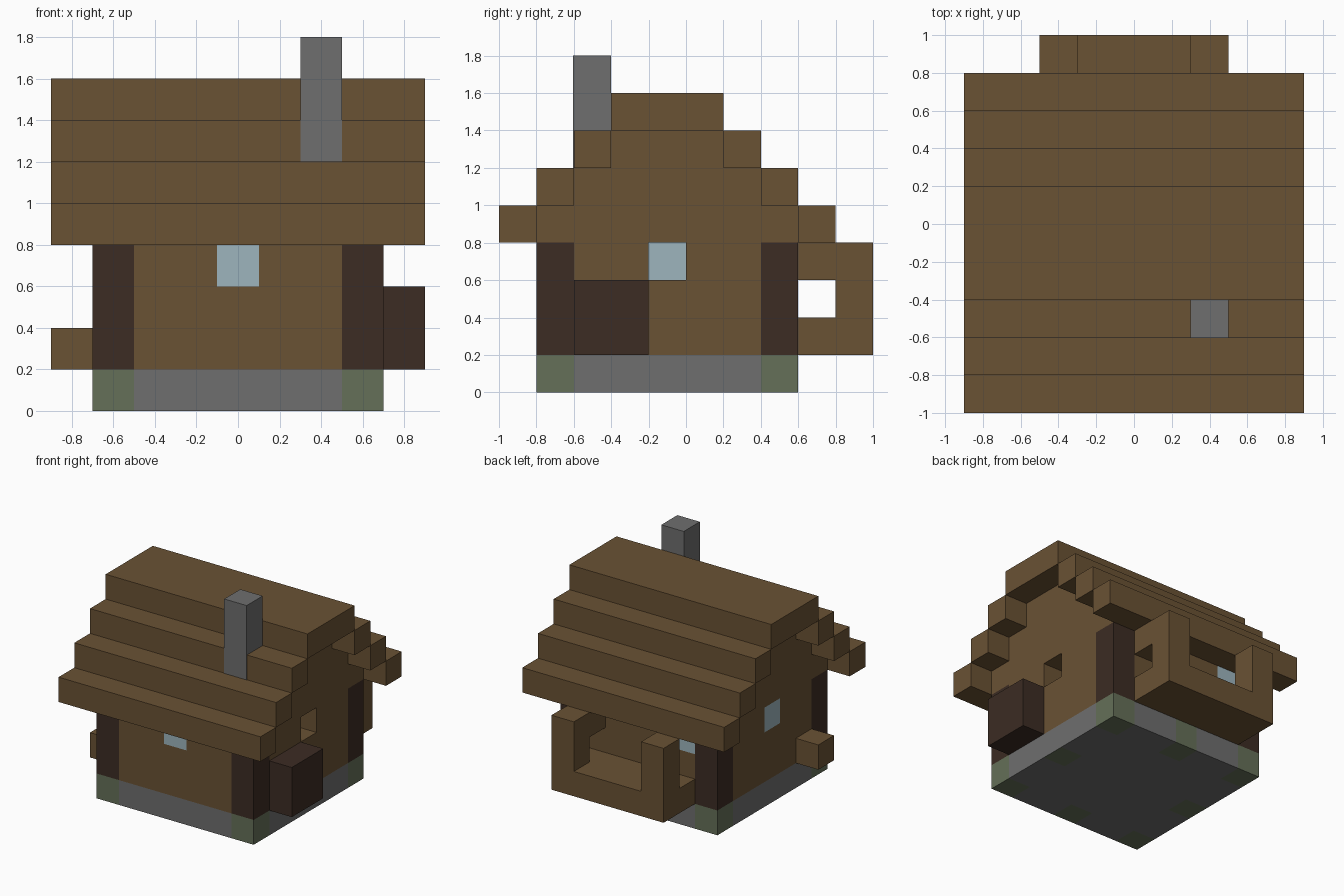
import bpy
import bmesh

if "Cube" in bpy.data.objects:
    bpy.data.objects.remove(bpy.data.objects["Cube"])


def material(name, rgb):
    m = bpy.data.materials.new(name)
    m.use_nodes = True
    m.diffuse_color = (*rgb, 1)
    bsdf = next(n for n in m.node_tree.nodes if n.type == "BSDF_PRINCIPLED")
    bsdf.inputs["Base Color"].default_value = (*rgb, 1)
    return m


wood = material("brown wood", (0.144, 0.084, 0.034))
dark = material("dark timber", (0.045, 0.025, 0.017))
stone = material("grey stone", (0.156, 0.156, 0.156))
moss = material("mossy stone", (0.13, 0.162, 0.098))
glass = material("pale glass", (0.337, 0.462, 0.509))


def finish(name, bm, *mats):
    me = bpy.data.meshes.new(name)
    bm.normal_update()
    bm.to_mesh(me)
    bm.free()
    for m in mats:
        me.materials.append(m)
    ob = bpy.data.objects.new(name, me)
    bpy.context.collection.objects.link(ob)
    return ob


def blocks(name, mat, *ranges):
    """One object of boxes, each given as x, y and z ranges."""
    bm = bmesh.new()
    for r in ranges:
        for v in bmesh.ops.create_cube(bm, size=1)["verts"]:
            for i, (lo, hi) in enumerate(r):
                v.co[i] = lo if v.co[i] < 0 else hi
    return finish(name, bm, mat)


# Stone foundation: a slab cut into cells, mossy at corners and edge middles
bm = bmesh.new()
for v in bmesh.ops.create_cube(bm, size=1)["verts"]:
    v.co = (v.co.x * 1.4, v.co.y * 1.4 - 0.1, v.co.z * 0.2 + 0.1)
for i in range(1, 7):
    p = i * 0.2 - 0.7
    for co, no in (((p, 0, 0), (1, 0, 0)), ((0, p - 0.1, 0), (0, 1, 0))):
        bmesh.ops.bisect_plane(bm, geom=bm.verts[:] + bm.edges[:] + bm.faces[:],
                               plane_co=co, plane_no=no)
bm.normal_update()
for f in bm.faces:
    c = f.calc_center_median()
    ax, ay = abs(c.x), abs(c.y + 0.1)
    corner = ax > 0.5 and ay > 0.5
    middle = (min(ax, ay) < 0.1 and max(ax, ay) > 0.5
              and (f.normal.z < -0.5 or f.normal.y > 0.5))
    f.material_index = int(corner or middle)
finish("foundation", bm, stone, moss)

# Corner posts
blocks("corner_posts", dark, *[
    ((x, x + 0.2), (y, y + 0.2), (0.2, 0.8)) for x in (-0.7, 0.5) for y in (-0.8, 0.4)])


# Walls around a hollow room, each with one small window under the eaves
def wall(name, axis, lo, hi, near, win, glazed=True):
    def r(a, b, z):
        span, thick = (a, b), (near, near + 0.2)
        return (span, thick, z) if axis == "x" else (thick, span, z)
    full = (0.2, 0.8)
    parts = [r(win, win + 0.2, (0.2, 0.6)), r(win + 0.2, hi, full)]
    if win - lo > 0.01:
        parts.append(r(lo, win, full))
    blocks(name, wood, *parts)
    if glazed:
        blocks(name + "_window", glass, r(win, win + 0.2, (0.6, 0.8)))


wall("front_wall", "x", -0.5, 0.5, -0.8, -0.1)
wall("back_wall", "x", -0.5, 0.5, 0.4, -0.5)
wall("left_wall", "y", -0.6, 0.4, 0.5, -0.2, glazed=False)
wall("right_wall", "y", -0.6, 0.4, -0.7, -0.2)

# Stepped gable and roof courses, narrowing upward
gable, courses = [], []
for i in range(3):
    z = (0.8 + 0.2 * i, 1.0 + 0.2 * i)
    front, back = -0.8 + 0.2 * i, 0.6 - 0.2 * i
    gable.append(((-0.7, 0.7), (front, back), z))
    courses.append(((-0.9, 0.9), (front - 0.2, front), z))
    courses.append(((-0.9, 0.9), (back, back + 0.2), z))
courses.append(((-0.9, 0.9), (-0.4, 0.2), (1.4, 1.6)))
blocks("gable", wood, *gable)
blocks("roof", wood, *courses)

# Chimney, a hair proud of the roof course it stands in
blocks("chimney", stone, ((0.3, 0.5), (-0.604, -0.4), (1.2, 1.8)))

# Back porch: floor, two posts and one side rail
blocks("porch_floor", wood, ((-0.5, 0.5), (0.6, 1.0), (0.2, 0.4)))
blocks("porch_posts", wood, *[((x, x + 0.2), (0.8, 1.0), (0.4, 0.8)) for x in (-0.5, 0.3)])
blocks("porch_rail", wood, ((0.3, 0.5), (0.6, 0.8), (0.6, 0.8)))

# Side crate and step
blocks("side_crate", dark, ((0.7, 0.9), (-0.6, -0.2), (0.2, 0.6)))
blocks("side_block", wood, ((-0.9, -0.7), (-0.6, -0.4), (0.2, 0.4)))
